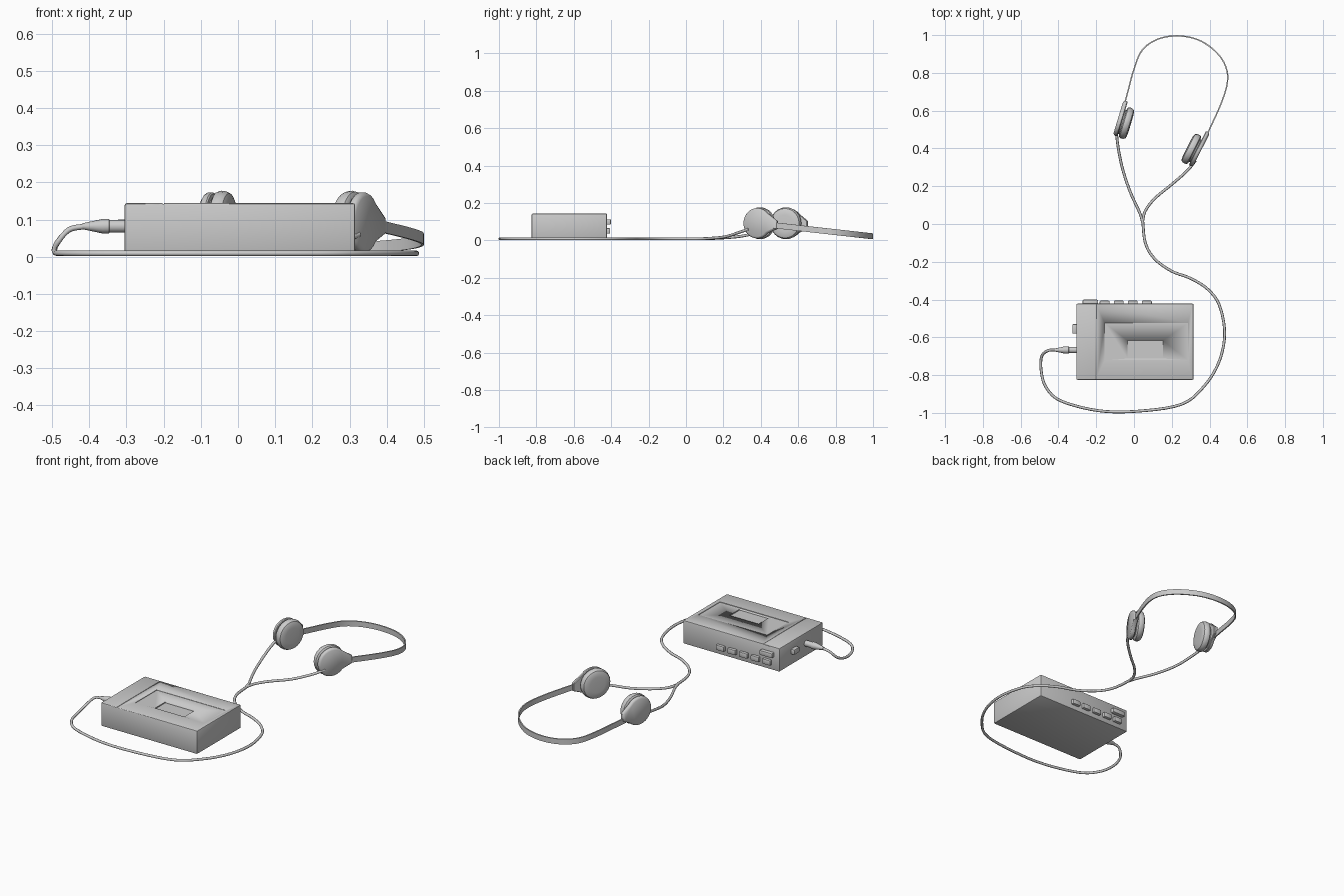
import bpy, bmesh
from math import sin, cos, pi, radians
from mathutils import Vector, Matrix

if "Cube" in bpy.data.objects:
    bpy.data.objects.remove(bpy.data.objects["Cube"])

UP = Vector((0, 0, 1))


def finish(bm, name, angle=35):
    bmesh.ops.recalc_face_normals(bm, faces=bm.faces[:])
    mesh = bpy.data.meshes.new(name)
    bm.to_mesh(mesh)
    bm.free()
    ob = bpy.data.objects.new(name, mesh)
    bpy.context.collection.objects.link(ob)
    bpy.ops.object.select_all(action='DESELECT')
    ob.select_set(True)
    bpy.context.view_layer.objects.active = ob
    bpy.ops.object.shade_smooth_by_angle(angle=radians(angle))
    return ob


def box(name, lo, hi, bevel=0.0, segments=2):
    lo, hi = Vector(lo), Vector(hi)
    bm = bmesh.new()
    bmesh.ops.create_cube(bm, size=1, matrix=Matrix.Translation((lo + hi) / 2)
                          @ Matrix.Diagonal((*(hi - lo), 1)))
    if bevel:
        bmesh.ops.bevel(bm, geom=bm.edges[:], offset=bevel, segments=segments,
                        profile=0.5, affect='EDGES')
    return finish(bm, name)


def skin(bm, rings):
    """Join successive closed rings with quads and cap both ends."""
    n = len(rings[0])
    for a, b in zip(rings, rings[1:]):
        for i in range(n):
            bm.faces.new((a[i], a[(i + 1) % n], b[(i + 1) % n], b[i]))
    bm.faces.new(rings[0])
    bm.faces.new(rings[-1])


def smooth_path(points, steps=5):
    p = [Vector(q) for q in points]
    p = [2 * p[0] - p[1]] + p + [2 * p[-1] - p[-2]]
    out = []
    for a, b, c, d in zip(p, p[1:], p[2:], p[3:]):
        for k in range(steps):
            t = k / steps
            out.append(0.5 * (2 * b + (c - a) * t + (2 * a - 5 * b + 4 * c - d) * t * t
                              + (3 * b - a - 3 * c + d) * t ** 3))
    return out + [p[-2]]


def sweep(name, points, section):
    path = smooth_path(points)
    bm = bmesh.new()
    rings = []
    for i, q in enumerate(path):
        t = (path[min(i + 1, len(path) - 1)] - path[max(i - 1, 0)]).normalized()
        side = t.cross(UP).normalized()
        up = side.cross(t)
        rings.append([bm.verts.new(q + side * u + up * v) for u, v in section])
    skin(bm, rings)
    return finish(bm, name, 50)


def lathe(name, profile, origin, axis, sides=24):
    """Profile of (distance along axis, radius); axis is horizontal."""
    origin, axis = Vector(origin), Vector(axis).normalized()
    side = UP.cross(axis)
    bm = bmesh.new()
    skin(bm, [[bm.verts.new(origin + axis * a + r * (side * cos(2 * pi * i / sides)
              + UP * sin(2 * pi * i / sides))) for i in range(sides)] for a, r in profile])
    return finish(bm, name)


# Player body with recessed lid panel, window and seam
body = box("player_body", (-0.305, -0.825, 0.008), (0.315, -0.422, 0.144), 0.006)
cutters = [box("panel_cutter", (-0.155, -0.722, 0.141), (0.287, -0.524, 0.2)),
           box("window_cutter", (-0.035, -0.712, 0.135), (0.153, -0.617, 0.2)),
           box("seam_cutter", (-0.203, -0.9, 0.1415), (-0.199, -0.3, 0.2))]
for cutter in cutters:
    cutter.hide_render = True
    mod = body.modifiers.new("cut", 'BOOLEAN')
    mod.operation, mod.object, mod.solver = 'DIFFERENCE', cutter, 'EXACT'
    bpy.context.view_layer.objects.active = body
    bpy.ops.object.modifier_apply(modifier=mod.name)
    bpy.data.objects.remove(cutter)

# Row of control buttons on the back, a wide one above, and a side switch
for i in range(5):
    x = -0.23 + 0.0745 * i
    box(f"button_{i + 1}", (x - 0.026, -0.43, 0.036), (x + 0.026, -0.406, 0.066), 0.005)
box("wide_button", (-0.272, -0.43, 0.085), (-0.19, -0.401, 0.113), 0.005)
box("side_switch", (-0.326, -0.58, 0.07), (-0.3, -0.53, 0.1), 0.005)

# Headphone plug
lathe("plug", [(0, 0.017), (0.045, 0.017), (0.047, 0.0195), (0.064, 0.0195),
               (0.09, 0.014), (0.118, 0.008)], (-0.3, -0.667, 0.082), (-1, 0, 0), 16)

# Cable, main run and the two branches to the earpieces
R = 0.0075
cord = [(R * cos(i * pi / 4), R * sin(i * pi / 4)) for i in range(8)]
Z = 0.009
main = [(-0.455, -0.67), (-0.488, -0.70), (-0.492, -0.77), (-0.468, -0.86), (-0.39, -0.935),
        (-0.19, -0.988), (0.02, -0.991), (0.25, -0.955), (0.37, -0.86), (0.45, -0.73),
        (0.48, -0.58), (0.452, -0.43), (0.39, -0.345), (0.3, -0.288), (0.2, -0.25),
        (0.11, -0.185), (0.06, -0.1), (0.045, 0.03)]
heights = [0.072, 0.034, 0.012]
sweep("main_cable", [(-0.41, -0.667, 0.082)] + [
    (x, y, heights[i] if i < 3 else Z) for i, (x, y) in enumerate(main)], cord)
sweep("left_cable", [(0.045, 0.01, Z), (0.03, 0.06, Z), (-0.02, 0.17, 0.012),
                     (-0.06, 0.29, 0.022), (-0.083, 0.4, 0.045), (-0.094, 0.49, 0.065)], cord)
sweep("right_cable", [(0.045, 0.01, Z), (0.06, 0.07, Z), (0.11, 0.135, 0.012),
                      (0.2, 0.21, 0.02), (0.28, 0.28, 0.042), (0.325, 0.335, 0.06)], cord)


# Earpieces: teardrop backing plate, hub and rounded pad
def earpiece(name, origin, tip_dir, inward_sign, tip):
    origin = Vector(origin)
    d = Vector((*tip_dir, 0)).normalized()
    axis = d.cross(UP) * inward_sign
    outline = [(0.081 * cos(radians(a)), 0.081 * sin(radians(a))) for a in range(40, 321, 14)]
    outline += [(tip, -0.03), (tip, 0.012)]
    bm = bmesh.new()
    rings = []
    for depth, scale in ((0, 0.88), (0.005, 0.97), (0.01, 1), (0.02, 1), (0.024, 0.96)):
        rings.append([bm.verts.new(origin + axis * depth + (d * u + UP * v) * scale)
                      for u, v in outline])
    skin(bm, rings)
    finish(bm, name + "_plate")
    lathe(name + "_pad", [(0.018, 0.066), (0.03, 0.066), (0.031, 0.076), (0.036, 0.083),
                          (0.046, 0.0855), (0.058, 0.084), (0.067, 0.079), (0.072, 0.068),
                          (0.0735, 0.045), (0.074, 0.015)], origin, axis)


earpiece("left_ear", (-0.088, 0.548, 0.092), (0.29, 0.957), 1, 0.112)
earpiece("right_ear", (0.348, 0.375, 0.092), (0.454, 0.891), -1, 0.12)

# Headband: thin upright ribbon
T, H = 0.0035, 0.0155
sweep("headband", [(x, y, 0.022 + 0.112 * (1 - y)) for x, y in (
    (-0.052, 0.63), (-0.03, 0.71), (0.0, 0.82), (0.043, 0.92), (0.125, 0.978), (0.23, 0.996),
    (0.34, 0.975), (0.43, 0.915), (0.483, 0.84), (0.495, 0.755), (0.462, 0.64), (0.385, 0.47))],
    [(-T, -H), (T, -H), (T, H), (-T, H)])
